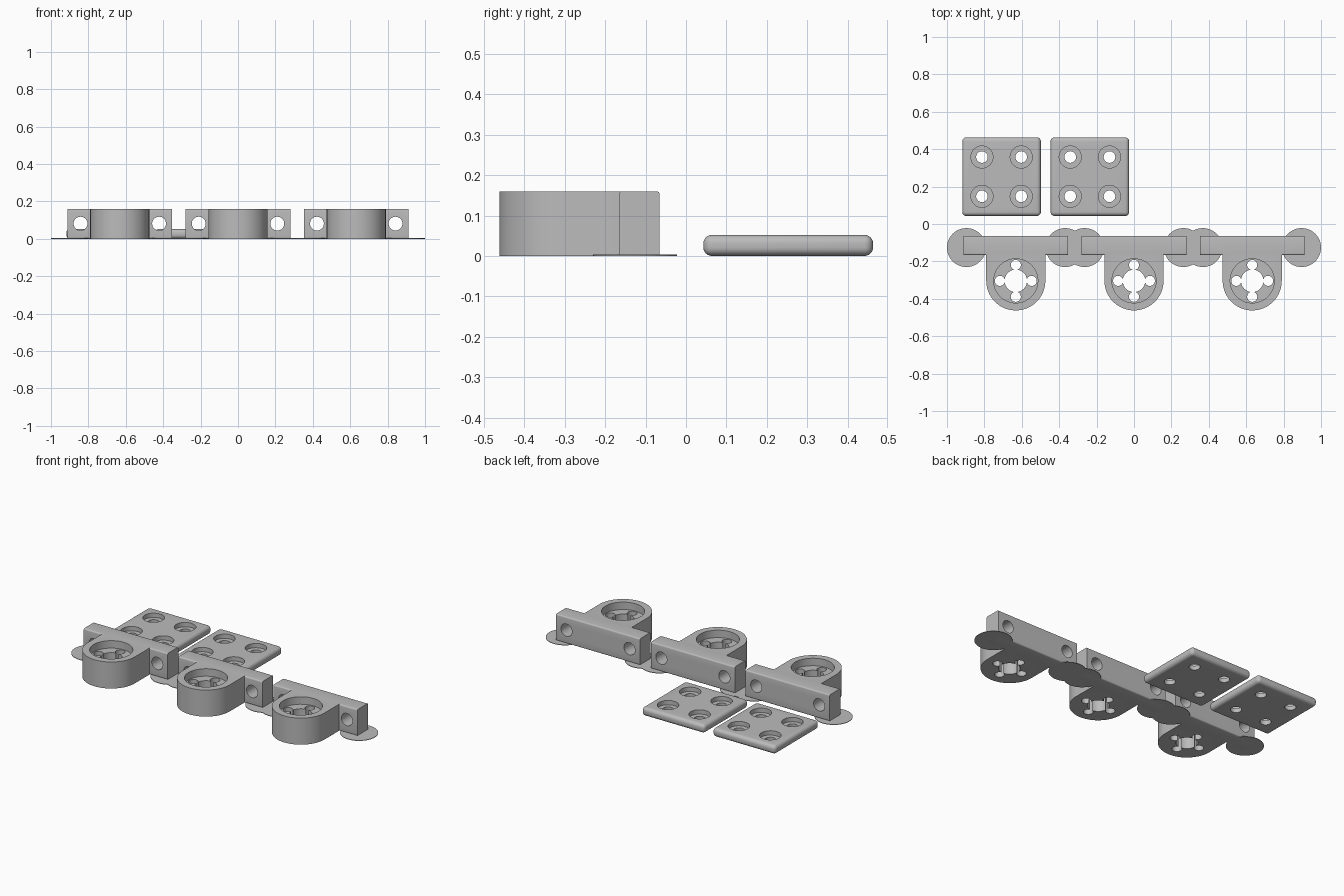
import bpy, bmesh, math
from mathutils import Matrix, Vector

cube = bpy.data.objects.get("Cube")
if cube:
    bpy.data.objects.remove(cube, do_unlink=True)

grey = bpy.data.materials.new("plain grey")
grey.use_nodes = True
colour = (0.5, 0.5, 0.5, 1)
grey.diffuse_color = colour
grey.node_tree.nodes["Principled BSDF"].inputs["Base Color"].default_value = colour


def make(name, bm):
    bmesh.ops.recalc_face_normals(bm, faces=bm.faces)
    mesh = bpy.data.meshes.new(name)
    bm.to_mesh(mesh)
    bm.free()
    obj = bpy.data.objects.new(name, mesh)
    bpy.context.collection.objects.link(obj)
    mesh.materials.append(grey)
    return obj


def cylinder(name, centre, radius, depth, along_y=False, sides=48):
    bm = bmesh.new()
    turn = Matrix.Rotation(math.pi / 2, 4, 'X') if along_y else Matrix()
    bmesh.ops.create_cone(bm, cap_ends=True, segments=sides, radius1=radius, radius2=radius,
                          depth=depth, matrix=Matrix.Translation(centre) @ turn)
    return make(name, bm)


def box(name, low, high, bevel, keep, segments):
    """Box whose edges are rounded wherever keep(edge direction) is true."""
    low, high = Vector(low), Vector(high)
    bm = bmesh.new()
    bmesh.ops.create_cube(bm, size=1, matrix=Matrix.Translation((low + high) / 2)
                          @ Matrix.Diagonal((high - low).to_4d()))
    edges = [e for e in bm.edges if keep(e.verts[1].co - e.verts[0].co)]
    bmesh.ops.bevel(bm, geom=edges, offset=bevel, segments=segments, profile=0.5,
                    affect='EDGES', clamp_overlap=True)
    return make(name, bm)


def combine(obj, tool, operation='DIFFERENCE'):
    mod = obj.modifiers.new("combine", 'BOOLEAN')
    mod.operation, mod.object, mod.solver = operation, tool, 'EXACT'
    bpy.context.view_layer.objects.active = obj
    bpy.ops.object.modifier_apply(modifier=mod.name)
    bpy.data.objects.remove(tool, do_unlink=True)


def smooth(obj):
    bpy.ops.object.select_all(action='DESELECT')
    obj.select_set(True)
    bpy.context.view_layer.objects.active = obj
    bpy.ops.object.shade_smooth_by_angle(angle=math.radians(35))


HEIGHT = 0.16
BARREL_Y, BARREL_R = -0.304, 0.158
FLOOR_Z = 0.115


def barrel(x):
    """Half-round body with straight sides running back into the bar."""
    bm = bmesh.new()
    points = [(x + BARREL_R, -0.12), (x - BARREL_R, -0.12)]
    for i in range(33):
        a = math.pi + math.pi * i / 32
        points.append((x + BARREL_R * math.cos(a), BARREL_Y + BARREL_R * math.sin(a)))
    face = bm.faces.new([bm.verts.new((px, py, 0)) for px, py in points])
    top = bmesh.ops.extrude_face_region(bm, geom=[face])["geom"]
    bmesh.ops.translate(bm, vec=(0, 0, HEIGHT),
                        verts=[v for v in top if isinstance(v, bmesh.types.BMVert)])
    return make("barrel", bm)


# Three mounts: bar and barrel joined, then drilled
for side, x in (("right", -0.632), ("middle", 0), ("left", 0.632)):
    mount = box(side + "_mount", (x - 0.28, -0.166, 0), (x + 0.28, -0.065, HEIGHT),
                0.008, lambda d: abs(d.x) > 0.1, 4)
    combine(mount, barrel(x), 'UNION')
    combine(mount, cylinder("pocket", (x, BARREL_Y, FLOOR_Z + 0.1), 0.118, 0.2))
    combine(mount, cylinder("shaft_hole", (x, BARREL_Y, 0.08), 0.06, 0.4))
    for i in range(4):
        a = i * math.pi / 2
        centre = (x + 0.085 * math.cos(a), BARREL_Y + 0.085 * math.sin(a), 0.08)
        combine(mount, cylinder("screw_hole", centre, 0.027, 0.4, sides=32))
    for s in (-1, 1):
        combine(mount, cylinder("bar_hole", (x + s * 0.21, -0.115, 0.081), 0.037, 0.3, True))
    smooth(mount)

    # Thin round pads under the bar ends
    for end, s in (("right", -1), ("left", 1)):
        cylinder(f"{side}_mount_{end}_pad", (x + s * 0.264, -0.126, 0.0015), 0.104, 0.003)

# Two rounded plates with counterbored holes
for side, x in (("right", -0.708), ("left", -0.236)):
    plate = box(side + "_plate", (x - 0.21, 0.043, 0), (x + 0.21, 0.463, 0.052),
                0.021, lambda d: True, 6)
    for sx in (-1, 1):
        for sy in (-1, 1):
            hx, hy = x + sx * 0.105, 0.253 + sy * 0.105
            combine(plate, cylinder("counterbore", (hx, hy, 0.126), 0.059, 0.2))
            combine(plate, cylinder("plate_hole", (hx, hy, 0.03), 0.031, 0.2))
    smooth(plate)
